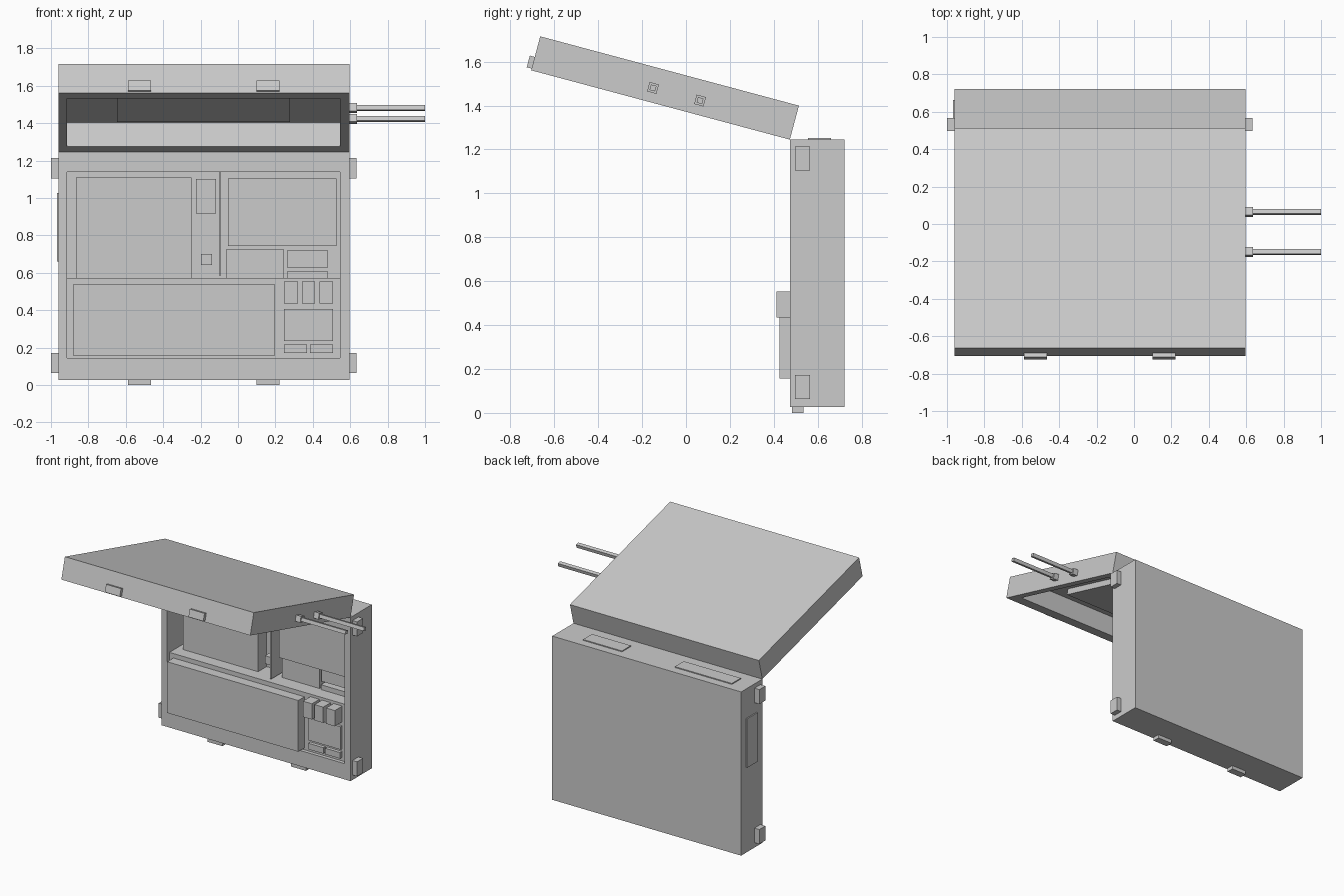
import bpy, bmesh, math
from mathutils import Matrix, Vector

if "Cube" in bpy.data.objects:
    bpy.data.objects.remove(bpy.data.objects["Cube"])

grey = bpy.data.materials.new("plain grey")
grey.diffuse_color = (0.6, 0.6, 0.6, 1)
grey.use_nodes = True
grey.node_tree.nodes["Principled BSDF"].inputs["Base Color"].default_value = grey.diffuse_color

WORLD = Matrix.Identity(4)
# Lid frame: hinge at the top front edge, local z runs along the lid, local y through it
LID = Matrix.Translation((0, 0.473, 1.245)) @ Matrix.Rotation(math.radians(75), 4, 'X')


def finish(name, bm, frame):
    bmesh.ops.recalc_face_normals(bm, faces=bm.faces)
    me = bpy.data.meshes.new(name)
    bm.to_mesh(me)
    bm.free()
    me.materials.append(grey)
    ob = bpy.data.objects.new(name, me)
    ob.matrix_world = frame
    bpy.context.collection.objects.link(ob)
    return ob


def box(name, x, y, z, frame=WORLD):
    """Block given by its (min, max) along each axis."""
    bm = bmesh.new()
    bmesh.ops.create_cube(bm, size=1)
    lo, hi = Vector((x[0], y[0], z[0])), Vector((x[1], y[1], z[1]))
    for v in bm.verts:
        v.co = [(lo[i] + hi[i]) / 2 + v.co[i] * (hi[i] - lo[i]) for i in range(3)]
    return finish(name, bm, frame)


def tray(name, x, z, inner_x, inner_z, front, floor, back, frame=WORLD):
    """Hollow case, open towards -y."""
    bm = bmesh.new()
    rings = []
    for rx, rz, y in ((x, z, back), (x, z, front), (inner_x, inner_z, front), (inner_x, inner_z, floor)):
        rings.append([bm.verts.new((rx[i], y, rz[j])) for i, j in ((0, 0), (1, 0), (1, 1), (0, 1))])
    for a, b in zip(rings, rings[1:]):
        for i in range(4):
            j = (i + 1) % 4
            bm.faces.new((a[i], a[j], b[j], b[i]))
    bm.faces.new(rings[0])
    bm.faces.new(rings[-1])
    return finish(name, bm, frame)


SIDE = (-0.96, 0.595)
INNER = (-0.914, 0.545)

# Case and raised lid
tray("case", SIDE, (0.027, 1.245), INNER, (0.144, 1.139), 0.473, 0.69, 0.723)
tray("lid", SIDE, (0, 1.22), INNER, (0.113, 1.108), 0, 0.134, 0.16, LID)
box("lid_inner_pad", (-0.647, 0.278), (0.09, 0.134), (0.29, 0.94), LID)

# Feet on the case and matching latches on the lid
for i, x in enumerate(((-0.588, -0.465), (0.1, 0.222))):
    box(f"foot_{i}", x, (0.482, 0.536), (0, 0.03), WORLD)
    box(f"lid_latch_{i}", x, (0.008, 0.063), (1.21, 1.243), LID)

# Side rods in square sockets
for i, u in enumerate((0.441, 0.663)):
    box(f"rod_socket_{i}", (0.58, 0.635), (0.044, 0.088), (u - 0.022, u + 0.022), LID)
    box(f"rod_{i}", (0.6, 1.0), (0.053, 0.079), (u - 0.013, u + 0.013), LID)

# Corner bumpers on both sides
for i, x in enumerate(((-1.0, -0.95), (0.585, 0.633))):
    for j, z in enumerate(((0.064, 0.172), (1.105, 1.213))):
        box(f"bumper_{i}_{j}", x, (0.496, 0.566), z)

# Thin plates on the left side and the top
box("side_plate", (-0.969, -0.955), (0.54, 0.664), (0.66, 1.025))
box("top_plate_right", (0.065, 0.385), (0.555, 0.66), (1.24, 1.252))
box("top_plate_left", (-0.84, -0.37), (0.555, 0.66), (1.24, 1.252))

# Upper compartment contents
FLOOR = 0.692
box("divider", (-0.102, -0.09), (0.52, FLOOR), (0.585, 1.139))
for name, x, y, z in (
        ("left_screen", (-0.866, -0.248), 0.59, (0.56, 1.11)),
        ("upper_module", (-0.225, -0.118), 0.60, (0.917, 1.1)),
        ("small_knob", (-0.198, -0.139), 0.60, (0.64, 0.7)),
        ("right_screen", (-0.053, 0.527), 0.557, (0.742, 1.105)),
        ("centre_module", (-0.064, 0.246), 0.608, (0.56, 0.725)),
        ("right_module", (0.262, 0.481), 0.61, (0.628, 0.72)),
        ("right_lower_module", (0.262, 0.481), 0.60, (0.56, 0.607))):
    box(name, x, (y, FLOOR), z)

# Lower deck with its front panel, switches and sockets
box("lower_deck", (-0.915, 0.546), (0.50, FLOOR), (0.143, 0.571))
box("front_panel", (-0.882, 0.197), (0.427, 0.505), (0.157, 0.538))
for i, x in enumerate(((0.246, 0.32), (0.341, 0.413), (0.437, 0.508))):
    box(f"switch_{i}", x, (0.412, 0.505), (0.435, 0.552))
box("socket_plate", (0.246, 0.508), (0.48, 0.505), (0.235, 0.405))
for i, x in enumerate(((0.246, 0.37), (0.385, 0.508))):
    box(f"small_socket_{i}", x, (0.475, 0.505), (0.17, 0.215))
